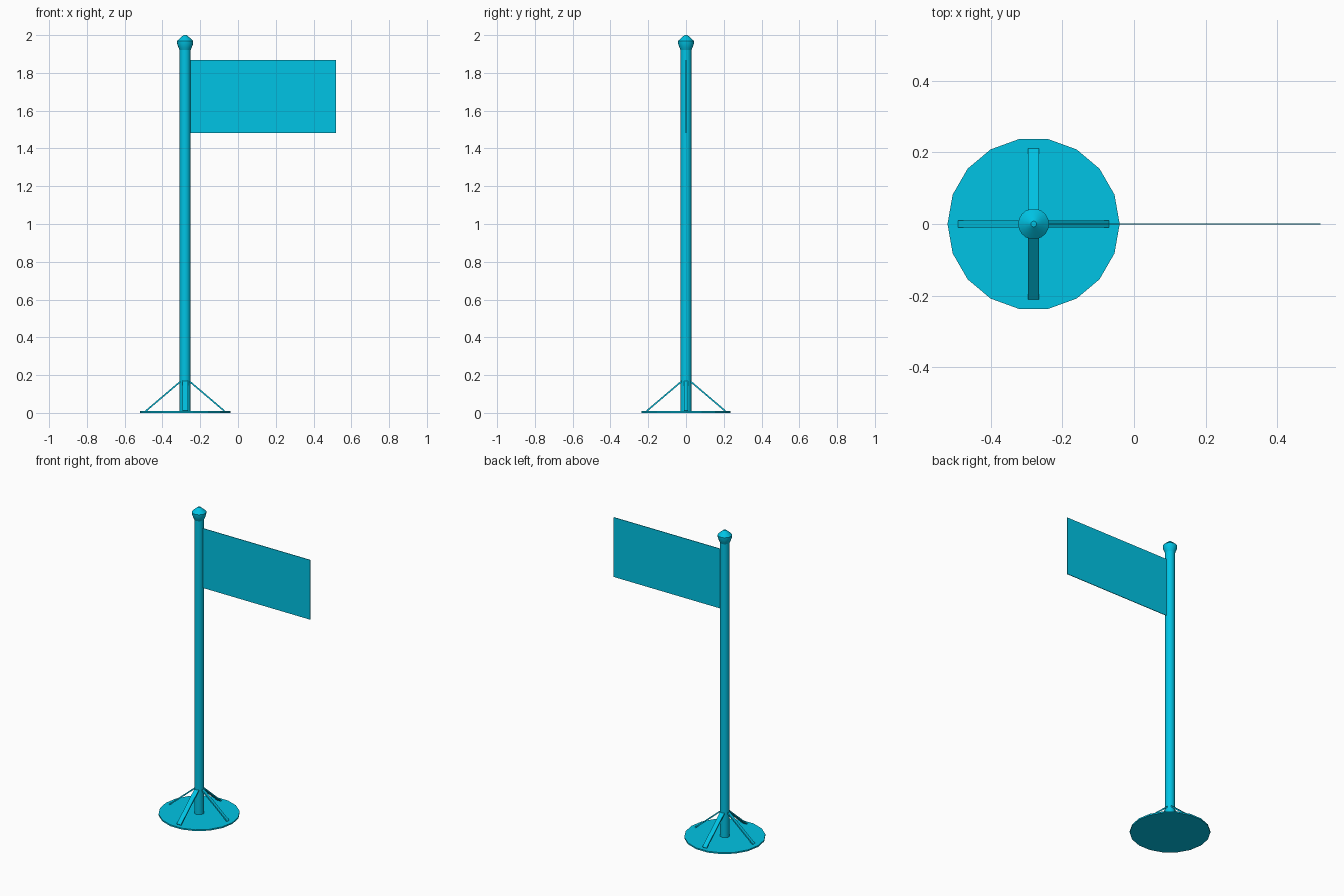
import bpy, bmesh, math
from mathutils import Vector, Matrix

if "Cube" in bpy.data.objects:
    bpy.data.objects.remove(bpy.data.objects["Cube"])

PX = -0.28      # pole axis on x
SIDES = 18
R = 0.029       # pole radius

mat = bpy.data.materials.new("cyan")
mat.diffuse_color = (0.0, 0.55, 0.78, 1)
mat.use_nodes = True
mat.node_tree.nodes["Principled BSDF"].inputs["Base Color"].default_value = mat.diffuse_color


def finish(name, bm, smooth=False):
    bmesh.ops.recalc_face_normals(bm, faces=bm.faces[:])
    me = bpy.data.meshes.new(name)
    bm.to_mesh(me)
    bm.free()
    me.materials.append(mat)
    ob = bpy.data.objects.new(name, me)
    bpy.context.collection.objects.link(ob)
    if smooth:
        bpy.ops.object.select_all(action='DESELECT')
        ob.select_set(True)
        bpy.context.view_layer.objects.active = ob
        bpy.ops.object.shade_smooth_by_angle(angle=math.radians(25))
    return ob


def lathe(name, profile, smooth=False):
    """Revolve (radius, z) points around the pole axis, capped at both ends."""
    bm = bmesh.new()
    rings = [[bm.verts.new((PX + r * math.cos(2 * math.pi * i / SIDES),
                            r * math.sin(2 * math.pi * i / SIDES), z))
              for i in range(SIDES)] for r, z in profile]
    for a, b in zip(rings, rings[1:]):
        for i in range(SIDES):
            j = (i + 1) % SIDES
            bm.faces.new((a[i], a[j], b[j], b[i]))
    bm.faces.new(rings[0])
    bm.faces.new(rings[-1])
    return finish(name, bm, smooth)


def box(name, size, matrix):
    bm = bmesh.new()
    bmesh.ops.create_cube(bm, size=1, matrix=matrix @ Matrix.Diagonal((*size, 1)))
    return finish(name, bm)


# Base disc, pole and finial
lathe("base_plate", [(0.24, 0), (0.24, 0.009)])
lathe("pole", [(R, 0.005), (R, 1.925)], True)
lathe("finial", [(R, 1.92), (0.034, 1.932), (0.042, 1.953), (0.043, 1.969),
                 (0.026, 1.985), (0.008, 2.0)], True)

# Flag panel
box("flag", (0.775, 0.004, 0.388), Matrix.Translation((0.1325, 0, 1.675)))

# Four sloping flat braces, the front and back pair wider
outer, inner = Vector((0.208, 0, 0.01)), Vector((0.02, 0, 0.17))
run = inner - outer
tilt = Matrix.Rotation(math.atan2(-run.z, run.x), 4, 'Y')
for k, side in enumerate(("right", "back", "left", "front")):
    m = (Matrix.Translation((PX, 0, 0)) @ Matrix.Rotation(k * math.pi / 2, 4, 'Z')
         @ Matrix.Translation((outer + inner) / 2) @ tilt)
    box(side + "_brace", (run.length, 0.03 if k % 2 else 0.02, 0.008), m)
